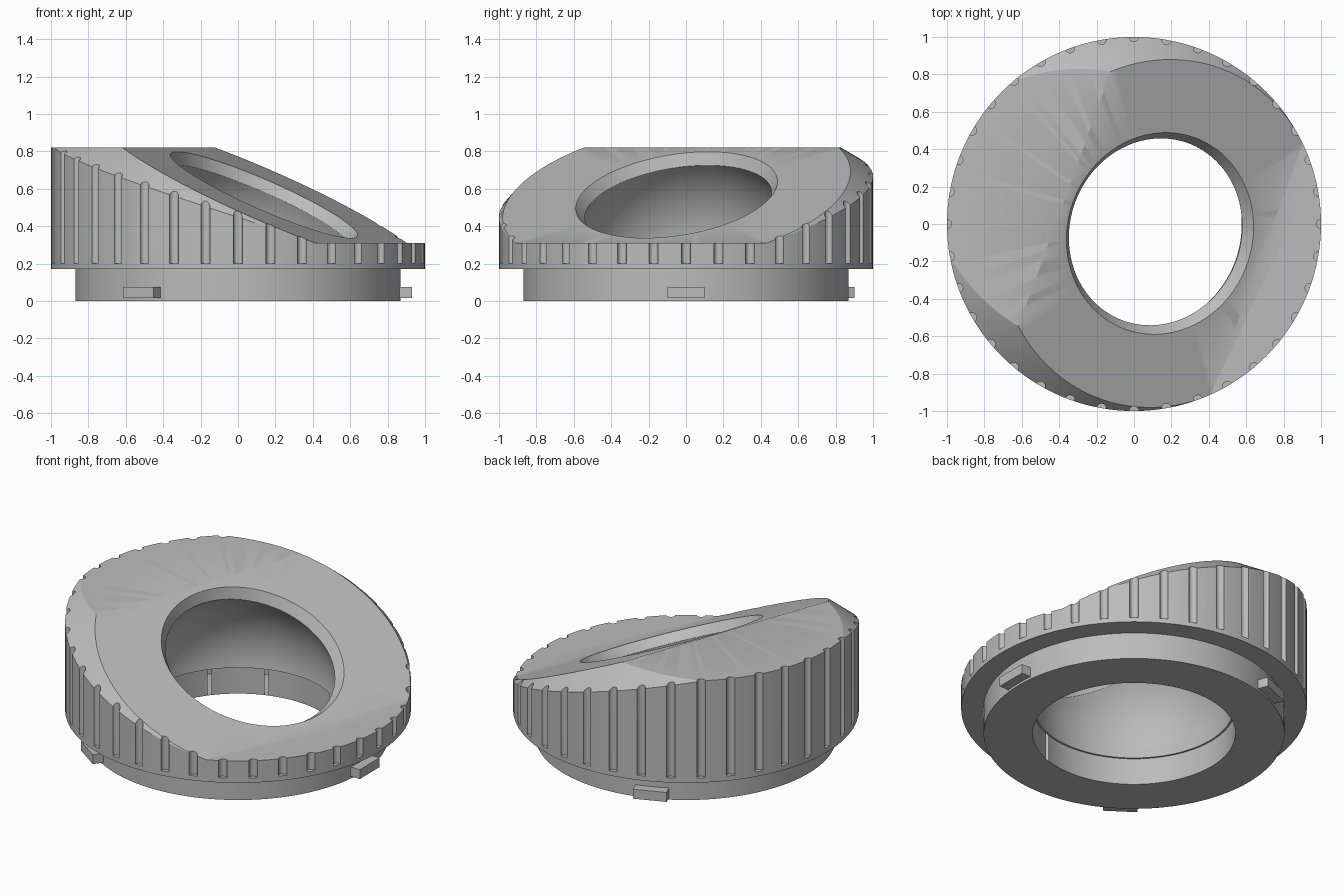
import bpy, bmesh, math
from mathutils import Matrix, Vector

if "Cube" in bpy.data.objects:
    bpy.data.objects.remove(bpy.data.objects["Cube"])

grey = bpy.data.materials.new("mid grey")
grey.diffuse_color = (0.5, 0.5, 0.5, 1)
grey.use_nodes = True
grey.node_tree.nodes["Principled BSDF"].inputs["Base Color"].default_value = grey.diffuse_color

TILT = math.radians(25)       # slope of the upper face
YAW = math.radians(-20)       # direction the slope faces
PIVOT = Vector((0, 0, 0.25))  # centre of the ball socket
FACE = 0.35                   # distance from pivot to sloped face
TILTED = (Matrix.Translation(PIVOT) @ Matrix.Rotation(YAW, 4, 'Z')
          @ Matrix.Rotation(TILT, 4, 'Y') @ Matrix.Translation((0, 0, FACE)))


def add_object(name, bm, matrix=None):
    if matrix:
        bm.transform(matrix)
    bmesh.ops.recalc_face_normals(bm, faces=bm.faces)
    mesh = bpy.data.meshes.new(name)
    bm.to_mesh(mesh)
    bm.free()
    mesh.materials.append(grey)
    ob = bpy.data.objects.new(name, mesh)
    bpy.context.collection.objects.link(ob)
    return ob


def lathe(name, profile, steps=144, matrix=None):
    """Spin (radius, height) points, starting and ending on the axis."""
    bm = bmesh.new()
    rings = []
    for r, z in profile:
        if r == 0:
            rings.append([bm.verts.new((0, 0, z))] * steps)
        else:
            rings.append([bm.verts.new((r * math.cos(i * math.tau / steps),
                                        r * math.sin(i * math.tau / steps), z))
                          for i in range(steps)])
    for a, b in zip(rings, rings[1:]):
        for i in range(steps):
            j = (i + 1) % steps
            quad = list(dict.fromkeys((a[i], a[j], b[j], b[i])))
            bm.faces.new(quad)
    bmesh.ops.dissolve_limit(bm, angle_limit=0.001, verts=bm.verts, edges=bm.edges)
    return add_object(name, bm, matrix)


def boolean(ob, tool, operation='DIFFERENCE'):
    mod = ob.modifiers.new("cut", 'BOOLEAN')
    mod.operation, mod.object, mod.solver = operation, tool, 'EXACT'
    bpy.context.view_layer.objects.active = ob
    bpy.ops.object.modifier_apply(modifier=mod.name)
    bpy.data.objects.remove(tool)


# Stepped round body
body = lathe("angled_housing", [(0, 0), (0.87, 0), (0.87, 0.17), (1, 0.17),
                                (1, 0.82), (0, 0.82)])

# Everything above the lower rim and outside a tilted cone is cut away
bm = bmesh.new()
bmesh.ops.create_cube(bm, size=1, matrix=Matrix.Translation((0, 0, 0.965))
                      @ Matrix.Diagonal((2.6, 2.6, 1.31, 1)))
slope_cutter = add_object("slope_cutter", bm)
cone = lathe("cone_cutter", [(0, -0.8), (1.74, -0.8), (0.94, 0), (0, 0)], 144, TILTED)
boolean(slope_cutter, cone)
boolean(body, slope_cutter)

# Ball socket, lower bore and bevelled tilted opening
R = 0.582
ball = [(0 if k in (0, 48) else R * math.sin(k * math.pi / 48),
         -R * math.cos(k * math.pi / 48)) for k in range(49)]
boolean(body, lathe("socket_cutter", ball, 96,
                    TILTED @ Matrix.Translation((0, 0, -FACE))))
boolean(body, lathe("bore_cutter", [(0, -0.5), (0.587, -0.5), (0.587, 0.17), (0, 0.17)]))
boolean(body, lathe("opening_cutter", [(0, -0.2), (0.505, -0.2), (0.505, -0.06),
                                       (0.605, 0.09), (0, 0.09)], 128, TILTED))

# Grip grooves around the rim
bm = bmesh.new()
for i in range(36):
    a = i * math.tau / 36
    bmesh.ops.create_cone(bm, cap_ends=True, segments=16, radius1=0.025, radius2=0.025,
                          depth=0.8, matrix=Matrix.Translation(
                              (math.cos(a), math.sin(a), 0.6)))
boolean(body, add_object("groove_cutter", bm))

# Locking tabs on the base
tabs = []
for n, deg in enumerate((0, 112, 235)):
    bm = bmesh.new()
    bmesh.ops.create_cube(bm, size=1, matrix=Matrix.Rotation(math.radians(deg), 4, 'Z')
                          @ Matrix.Translation((0.88, 0, 0.045))
                          @ Matrix.Diagonal((0.1, 0.2, 0.06, 1)))
    tabs.append(add_object(f"locking_tab_{n + 1}", bm))

# Smooth curved walls, crisp edges
bpy.ops.object.select_all(action='DESELECT')
body.select_set(True)
bpy.context.view_layer.objects.active = body
bpy.ops.object.shade_smooth_by_angle(angle=math.radians(25))
